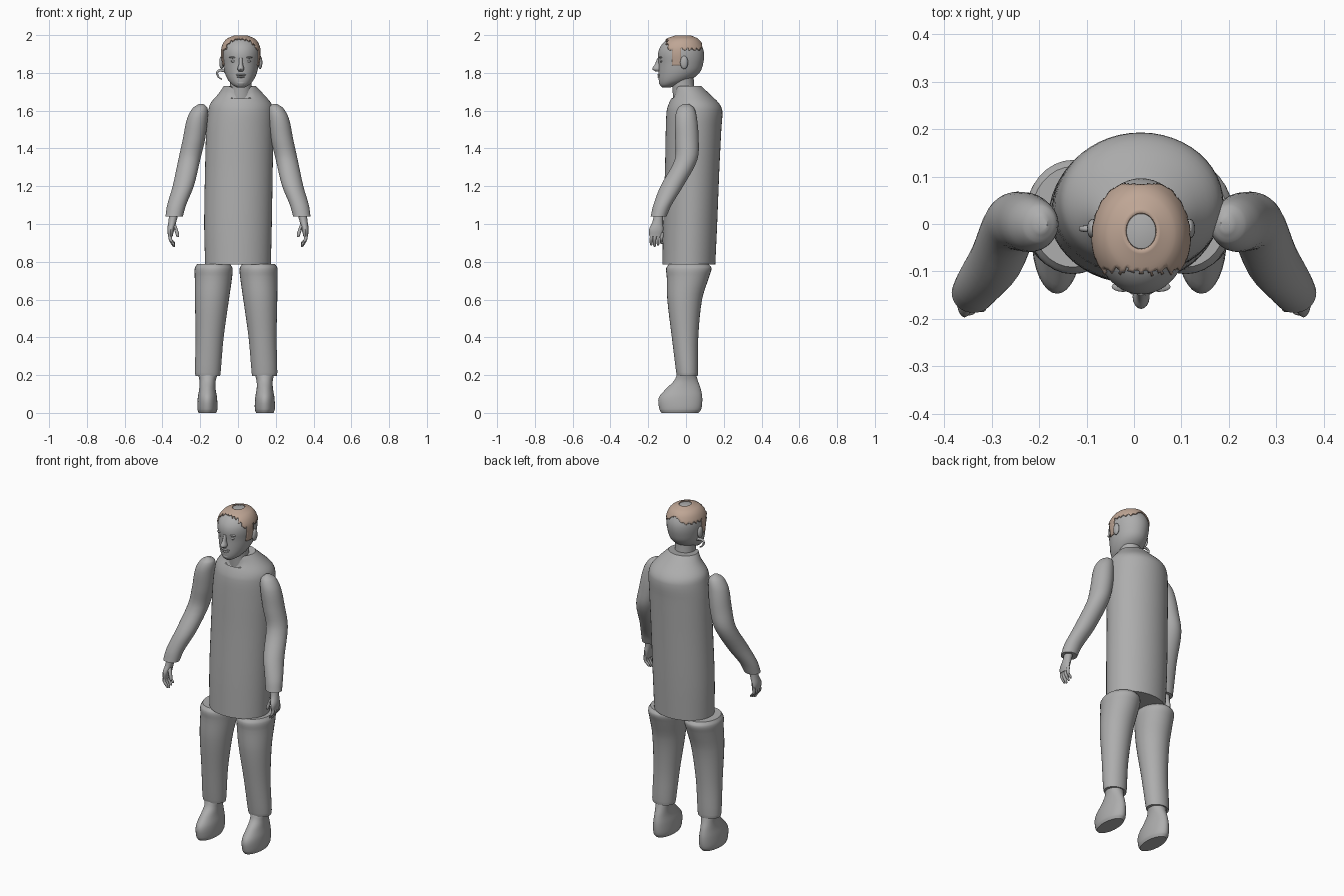
import bpy, bmesh
from math import sin, cos, pi, radians, hypot
from mathutils import Vector

default = bpy.data.objects.get("Cube")
if default:
    bpy.data.objects.remove(default, do_unlink=True)


def material(name, colour):
    mat = bpy.data.materials.new(name)
    mat.use_nodes = True
    mat.diffuse_color = (*colour, 1)
    shader = mat.node_tree.nodes["Principled BSDF"]
    shader.inputs["Base Color"].default_value = (*colour, 1)
    shader.inputs["Roughness"].default_value = 0.8
    return mat


GREY = material("plain grey", (0.42, 0.42, 0.42))
HAIR = material("pale brown", (0.52, 0.38, 0.3))
MIDDLE = 0.015
meshes = []


def finish(name, bm, mat):
    bmesh.ops.recalc_face_normals(bm, faces=bm.faces)
    mesh = bpy.data.meshes.new(name)
    bm.to_mesh(mesh)
    bm.free()
    mesh.materials.append(mat)
    obj = bpy.data.objects.new(name, mesh)
    bpy.context.collection.objects.link(obj)
    meshes.append(obj)
    return obj


def interpolate(rings, steps):
    """Smooth the rings (x, y, z, half width, half depth) along z."""
    rings = [Vector(r) for r in rings]
    last = len(rings) - 1

    def slope(i):
        a, b = rings[max(i - 1, 0)], rings[min(i + 1, last)]
        return (b - a) / (b[2] - a[2])

    result = []
    for i in range(last):
        a, b = rings[i], rings[i + 1]
        gap = b[2] - a[2]
        for k in range(steps):
            t = k / steps
            h = t * t * (3 - 2 * t)
            result.append(a * (1 - h) + b * h
                          + slope(i) * gap * t * (1 - t) ** 2
                          - slope(i + 1) * gap * t * t * (1 - t))
    return result + [rings[-1]]


def loft(name, rings, side=1, shift=0, sides=32, steps=4, grow=0, keep=None, mat=GREY):
    bm = bmesh.new()
    loops = []
    for x, y, z, rx, ry in interpolate(rings, steps):
        loops.append([bm.verts.new((side * (x + (rx + grow) * cos(2 * pi * k / sides)) + shift,
                                    y + (ry + grow) * sin(2 * pi * k / sides),
                                    z + grow)) for k in range(sides)])
    for low, high in zip(loops, loops[1:]):
        for k in range(sides):
            n = (k + 1) % sides
            bm.faces.new((low[k], low[n], high[n], high[k]))
    bm.faces.new(loops[0])
    bm.faces.new(loops[-1])
    if keep:
        drop = [f for f in bm.faces if not keep(f.calc_center_median())]
        bmesh.ops.delete(bm, geom=drop, context="FACES")
    return finish(name, bm, mat)


def blob(name, place, size):
    bm = bmesh.new()
    bmesh.ops.create_uvsphere(bm, u_segments=16, v_segments=10, radius=1)
    for v in bm.verts:
        v.co = Vector(a * b for a, b in zip(v.co, size)) + Vector(place)
    return finish(name, bm, GREY)


# Long coat with sloping shoulders and a V at the neck
coat = loft("coat", [
    (0, 0.015, 0.785, 0.174, 0.14),
    (0, 0.022, 1, 0.179, 0.143),
    (0.005, 0.033, 1.3, 0.179, 0.144),
    (0.01, 0.04, 1.5, 0.178, 0.147),
    (0.015, 0.045, 1.6, 0.172, 0.147),
    (0.015, 0.042, 1.64, 0.16, 0.132),
    (0.015, 0.028, 1.69, 0.118, 0.095),
    (0.01, 0.01, 1.73, 0.085, 0.072)], sides=48)
for v in coat.data.vertices:
    if v.co.z > 1.67 and v.co.y < 0:
        v.co.z -= 0.04 * max(0, 1 - abs(v.co.x - MIDDLE) / 0.06)

# Paired parts: sleeves, hands, trouser legs and shoes
sleeve = [
    (0.338, -0.145, 1.04, 0.046, 0.042),
    (0.325, -0.125, 1.1, 0.05, 0.048),
    (0.29, -0.075, 1.2, 0.056, 0.06),
    (0.258, 0, 1.34, 0.058, 0.06),
    (0.233, 0.005, 1.45, 0.059, 0.062),
    (0.215, 0, 1.56, 0.054, 0.058),
    (0.2, 0, 1.615, 0.038, 0.042),
    (0.195, 0, 1.635, 0.012, 0.016)]
palm = [
    (0.358, -0.16, 0.935, 0.012, 0.034),
    (0.356, -0.158, 0.97, 0.018, 0.038),
    (0.348, -0.15, 1.01, 0.021, 0.028),
    (0.34, -0.145, 1.05, 0.024, 0.025)]
trouser = [
    (0.15, 0.007, 0.195, 0.065, 0.055),
    (0.15, 0.006, 0.215, 0.068, 0.058),
    (0.14, -0.005, 0.4, 0.074, 0.07),
    (0.128, -0.007, 0.6, 0.09, 0.092),
    (0.12, 0.01, 0.72, 0.099, 0.112),
    (0.119, 0.015, 0.765, 0.1, 0.12),
    (0.119, 0.015, 0.787, 0.088, 0.106)]
shoe = [
    (0.152, -0.032, 0, 0.046, 0.098),
    (0.152, -0.03, 0.02, 0.053, 0.111),
    (0.152, -0.029, 0.08, 0.051, 0.115),
    (0.152, -0.013, 0.13, 0.043, 0.09),
    (0.151, 0, 0.17, 0.043, 0.063),
    (0.15, 0.003, 0.205, 0.052, 0.05)]
for side, label in ((1, "left"), (-1, "right")):
    loft(label + "_sleeve", sleeve, side)
    loft(label + "_hand", palm, side, sides=16)
    loft(label + "_trouser_leg", trouser, side, -0.01)
    loft(label + "_shoe", shoe, side, -0.01)
    for i in range(4):
        y = -0.184 + i * 0.018
        tip = 0.878 + 0.008 * abs(i - 1)
        loft(f"{label}_finger_{i + 1}", [
            (0.338, y, tip, 0.004, 0.004),
            (0.343, y, tip + 0.01, 0.008, 0.008),
            (0.358, y, 0.92, 0.009, 0.009),
            (0.358, y + 0.004, 0.955, 0.009, 0.009)], side, sides=10, steps=3)
    loft(label + "_thumb", [
        (0.318, -0.178, 0.93, 0.005, 0.005),
        (0.32, -0.177, 0.942, 0.009, 0.009),
        (0.33, -0.17, 0.975, 0.01, 0.011),
        (0.345, -0.158, 1.005, 0.012, 0.013)], side, sides=10, steps=3)

# Neck and head
loft("neck", [
    (MIDDLE, -0.008, 1.66, 0.062, 0.06),
    (MIDDLE, -0.015, 1.73, 0.057, 0.058),
    (MIDDLE, -0.02, 1.79, 0.06, 0.06)])
skull = [
    (MIDDLE, -0.105, 1.722, 0.018, 0.02),
    (MIDDLE, -0.09, 1.735, 0.042, 0.048),
    (MIDDLE, -0.062, 1.76, 0.066, 0.082),
    (MIDDLE, -0.037, 1.8, 0.085, 0.108),
    (MIDDLE, -0.027, 1.85, 0.095, 0.118),
    (MIDDLE, -0.026, 1.9, 0.1, 0.122),
    (MIDDLE, -0.025, 1.94, 0.094, 0.11),
    (MIDDLE, -0.02, 1.975, 0.07, 0.08),
    (MIDDLE, -0.015, 1.994, 0.028, 0.034)]
loft("head", skull, sides=48)

# Face
loft("nose", [
    (MIDDLE, -0.148, 1.807, 0.01, 0.012),
    (MIDDLE, -0.153, 1.82, 0.018, 0.026),
    (MIDDLE, -0.148, 1.845, 0.011, 0.017),
    (MIDDLE, -0.142, 1.88, 0.009, 0.009)], sides=16)
blob("upper_lip", (MIDDLE, -0.14, 1.79), (0.027, 0.012, 0.006))
blob("lower_lip", (MIDDLE, -0.138, 1.779), (0.022, 0.013, 0.006))
blob("chin", (MIDDLE, -0.128, 1.748), (0.026, 0.016, 0.015))
for side, label in ((1, "left"), (-1, "right")):
    blob(label + "_eye", (MIDDLE + side * 0.037, -0.129, 1.862), (0.016, 0.01, 0.007))
    blob(label + "_brow", (MIDDLE + side * 0.038, -0.132, 1.882), (0.024, 0.011, 0.005))
    blob(label + "_ear", (MIDDLE + side * 0.102, -0.01, 1.855), (0.012, 0.021, 0.035))


# Hair cap with a ragged fringe, sideburns and a thin patch at the crown
def hair_area(p):
    ragged = 0.006 * sin(p.x * 300)
    fringe = p.y > -0.1 + ragged
    crown = hypot(p.x - MIDDLE, p.y) > 0.025
    top = p.z > 1.925 + 0.006 * sin(p.y * 250) and p.y < 0.085
    sideburn = p.z > 1.835 and -0.075 < p.y < -0.022
    return fringe and crown and (top or sideburn)


hair = loft("hair", skull, sides=96, steps=6, grow=0.005, keep=hair_area, mat=HAIR)
shell = hair.modifiers.new("thickness", "SOLIDIFY")
shell.thickness = 0.006
shell.offset = -1

# Loose curl beside the neck
curve = bpy.data.curves.new("loose_curl", "CURVE")
curve.dimensions = "3D"
curve.bevel_depth = 0.009
curve.bevel_resolution = 3
curve.use_fill_caps = True
path = [(-0.05, 1.8), (-0.078, 1.812), (-0.108, 1.806), (-0.105, 1.782), (-0.085, 1.765)]
spline = curve.splines.new("BEZIER")
spline.bezier_points.add(len(path) - 1)
for i, (point, (x, z)) in enumerate(zip(spline.bezier_points, path)):
    point.co = (x, -0.01, z)
    point.radius = 1 - 0.15 * i
    point.handle_left_type = point.handle_right_type = "AUTO"
curve.materials.append(GREY)
bpy.context.collection.objects.link(bpy.data.objects.new("loose_curl", curve))

# Smooth shading with sharp hems
bpy.ops.object.select_all(action="DESELECT")
for obj in meshes:
    obj.select_set(True)
bpy.context.view_layer.objects.active = coat
bpy.ops.object.shade_smooth_by_angle(angle=radians(40))
